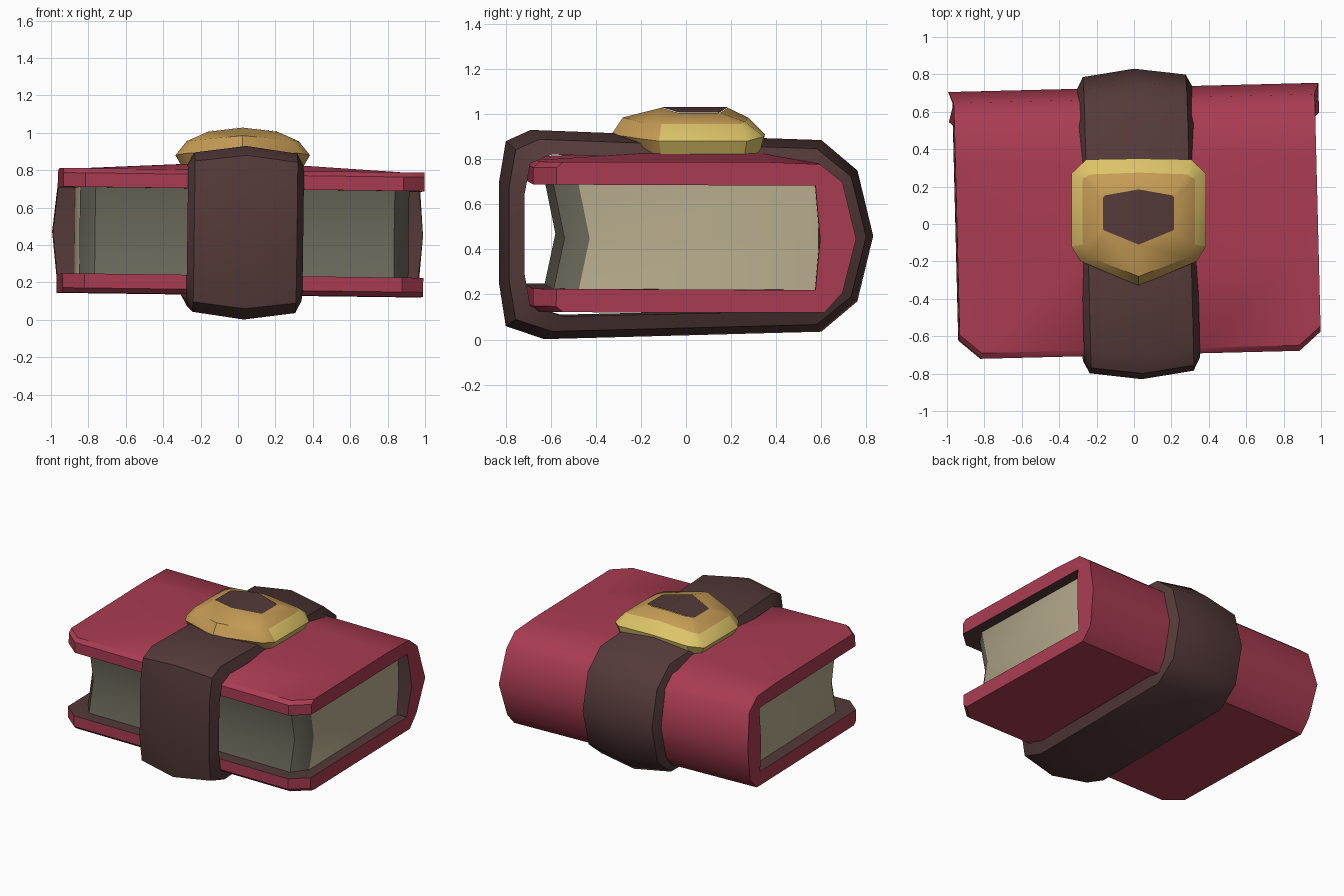
import bpy, bmesh, math
from mathutils import Matrix

if "Cube" in bpy.data.objects:
    bpy.data.objects.remove(bpy.data.objects["Cube"])


def material(name, r, g, b):
    m = bpy.data.materials.new(name)
    m.diffuse_color = (r, g, b, 1)
    m.use_nodes = True
    m.node_tree.nodes["Principled BSDF"].inputs["Base Color"].default_value = m.diffuse_color
    return m


RED = material("red cover", 0.40, 0.045, 0.085)
BROWN = material("dark brown leather", 0.09, 0.042, 0.042)
PAPER = material("pale paper", 0.48, 0.42, 0.27)
EDGE = material("grey page edge", 0.15, 0.14, 0.105)
YELLOW = material("bright gold", 0.72, 0.55, 0.14)
TAN = material("dull gold", 0.56, 0.33, 0.09)

# the whole closed book sits very slightly askew
TILT = Matrix.Rotation(0.025, 4, 'Z') @ Matrix.Rotation(0.013, 4, 'Y')


def loft(name, rings, mats, rule, wrap=False, tilt=True, cap_mats=(0, 0)):
    """Skin closed rings of points; rule(i, j) gives the material slot."""
    bm = bmesh.new()
    vs = [[bm.verts.new(p) for p in ring] for ring in rings]
    n, k = len(rings), len(rings[0])
    for i in range(n if wrap else n - 1):
        a, b = vs[i], vs[(i + 1) % n]
        for j in range(k):
            j2 = (j + 1) % k
            f = bm.faces.new((a[j], a[j2], b[j2], b[j]))
            f.material_index = rule(i, j)
    if not wrap:
        for ring, slot in ((vs[0], cap_mats[0]), (vs[-1], cap_mats[1])):
            bm.faces.new(ring).material_index = slot
    if tilt:
        bmesh.ops.transform(bm, matrix=TILT, verts=bm.verts)
    bmesh.ops.recalc_face_normals(bm, faces=bm.faces)
    mesh = bpy.data.meshes.new(name)
    bm.to_mesh(mesh)
    bm.free()
    for m in mats:
        mesh.materials.append(m)
    ob = bpy.data.objects.new(name, mesh)
    bpy.context.collection.objects.link(ob)
    bpy.ops.object.select_all(action='DESELECT')
    ob.select_set(True)
    bpy.context.view_layer.objects.active = ob
    bpy.ops.object.shade_smooth_by_angle(angle=math.radians(38))
    return ob


# Cover: C-shaped section (y, z), outer side then inner side
outer = [(-0.70, 0.775), (-0.67, 0.80), (-0.2, 0.80), (0.33, 0.80), (0.57, 0.79),
         (0.67, 0.71), (0.73, 0.46), (0.67, 0.22), (0.59, 0.132), (-0.67, 0.134),
         (-0.70, 0.16)]
inner = [(-0.70, 0.237), (0.55, 0.232), (0.57, 0.46), (0.55, 0.695), (-0.70, 0.70)]
section = outer + inner


def cover_ring(x):
    end, mid = abs(x) > 0.9, abs(x) < 0.4
    ring = []
    for j, (y, z) in enumerate(section):
        px = x
        if end and y < -0.6:
            y += 0.10                                   # clipped front corners
        if end and 0.4 < z < 0.5:
            px += math.copysign(0.025, x)               # spine bows outwards
        if mid and j in (2, 3):
            z += 0.03                                   # lid swells under strap
        ring.append((px + 0.008, y, z))
    return ring


loft("cover", [cover_ring(x) for x in (-0.965, -0.85, -0.3, 0.3, 0.85, 0.965)],
     [RED, BROWN], lambda i, j: 1 if len(outer) <= j < len(section) - 1 else 0)

# Pages: block with a hollowed fore edge and clipped corners
outline = [(-0.88, 0.565), (-0.88, -0.50), (-0.80, -0.61), (0.80, -0.61),
           (0.88, -0.50), (0.88, 0.565)]


def page_ring(z, hollow):
    return [(x + 0.015, y + (hollow if y < 0 else 0), z) for x, y in outline]


loft("pages", [page_ring(0.225, 0), page_ring(0.46, 0.05), page_ring(0.705, 0)],
     [PAPER, EDGE], lambda i, j: 1 if j in (1, 2, 3) else 0)

# Strap: rounded loop (y, z) around the book, crowned across its width
loop = [(-0.83, 0.70), (-0.80, 0.88), (-0.69, 0.93), (-0.3, 0.915), (0.6, 0.885),
        (0.76, 0.75), (0.83, 0.46), (0.76, 0.17), (0.6, 0.035), (-0.63, 0.002),
        (-0.80, 0.06), (-0.83, 0.25)]


def strap_ring(x, d):
    sy, sz = 1 - d / 0.83, 1 - d / 0.465
    return [(x + 0.015, y * sy, 0.465 + (z - 0.465) * sz) for y, z in loop]


loft("strap", [strap_ring(x, d) for x, d in
               ((-0.31, 0.105), (-0.275, 0.038), (0, 0), (0.275, 0.038), (0.31, 0.105))],
     [BROWN], lambda i, j: 0, wrap=True)

# Clasp: shield-shaped domed plate; half outlines (x, y, z) mirrored in x
halves = [
    [(0, 0.33, 0.82), (0.27, 0.325, 0.82), (0.325, 0.26, 0.82),
     (0.325, -0.11, 0.82), (0.28, -0.18, 0.82), (0, -0.27, 0.82)],
    [(0, 0.35, 0.91), (0.28, 0.345, 0.90), (0.36, 0.27, 0.88),
     (0.36, -0.12, 0.88), (0.31, -0.20, 0.89), (0, -0.33, 0.91)],
    [(0, 0.275, 0.985), (0.26, 0.265, 0.965), (0.30, 0.24, 0.955),
     (0.30, -0.11, 0.955), (0.26, -0.18, 0.96), (0, -0.28, 0.985)],
    [(0, 0.185, 1.028), (0.18, 0.153, 1.006), (0.19, 0.14, 1.004),
     (0.19, -0.03, 1.004), (0.18, -0.036, 1.006), (0, -0.11, 1.028)],
]


def mirrored(half):
    full = half + [(-x, y, z) for x, y, z in reversed(half[1:-1])]
    return [(x + 0.025, y, z) for x, y, z in full]


# sides and back are bright gold, the front point and dome are dull gold
loft("clasp", [mirrored(h) for h in halves], [YELLOW, TAN, BROWN],
     lambda i, j: 1 if i == 2 or j in (3, 4, 5, 6) else 0,
     tilt=False, cap_mats=(1, 1))

# Inlay: two dark facets meeting on the clasp's centre ridge
gem = mirrored(halves[-1])
bm = bmesh.new()
vs = [bm.verts.new((x, y, z + 0.003)) for x, y, z in gem]
bm.faces.new(vs[5::-1])
bm.faces.new([vs[0]] + vs[:4:-1])
bmesh.ops.recalc_face_normals(bm, faces=bm.faces)
for f in bm.faces:
    f.normal_update()
    if f.normal.z < 0:
        f.normal_flip()
mesh = bpy.data.meshes.new("clasp_inlay")
bm.to_mesh(mesh)
bm.free()
mesh.materials.append(BROWN)
bpy.context.collection.objects.link(bpy.data.objects.new("clasp_inlay", mesh))
